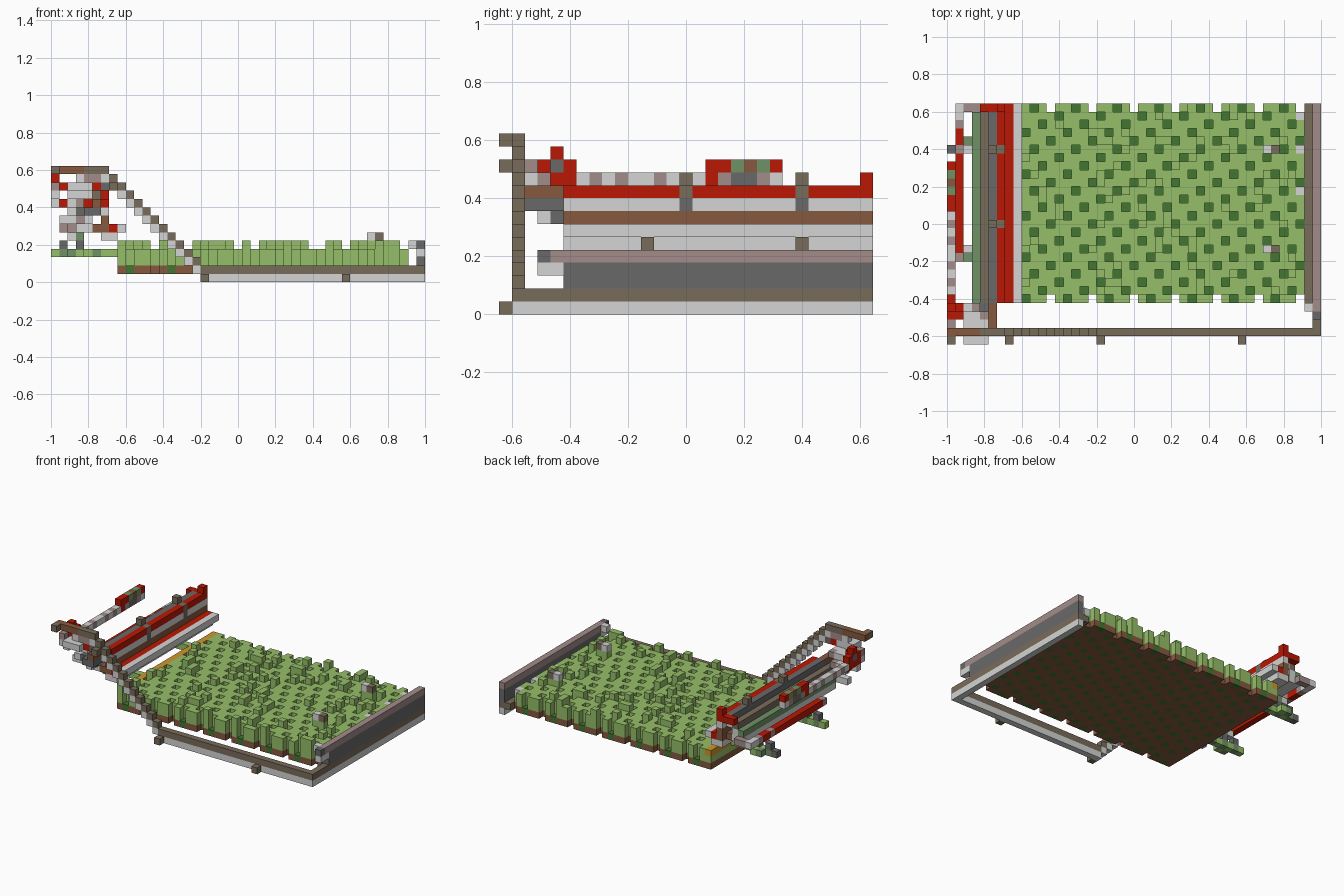
import bpy, bmesh, random

if "Cube" in bpy.data.objects:
    bpy.data.objects.remove(bpy.data.objects["Cube"])

random.seed(4)
NX, NY = 45, 29
V = 2 / NX


def linear(c):
    c /= 255
    return c / 12.92 if c < 0.04 else ((c + 0.055) / 1.055) ** 2.4


# One letter per colour
PALETTE = {
    "L": ("light_green", (150, 191, 105)), "D": ("dark_green", (66, 118, 48)),
    "O": ("orange", (206, 150, 44)), "T": ("taupe", (121, 108, 91)),
    "R": ("red", (186, 24, 5)), "G": ("light_grey", (211, 213, 211)),
    "K": ("dark_grey", (105, 105, 105)), "M": ("mauve_grey", (162, 140, 138)),
    "S": ("sage_green", (111, 145, 102)), "W": ("wood_brown", (134, 90, 63)),
}
LETTERS = list(PALETTE)
MATS = []
for name, rgb in PALETTE.values():
    m = bpy.data.materials.new(name)
    m.use_nodes = True
    col = (*[linear(c) for c in rgb], 1)
    m.diffuse_color = col
    bsdf = m.node_tree.nodes["Principled BSDF"]
    bsdf.inputs["Base Color"].default_value = col
    bsdf.inputs["Roughness"].default_value = 0.9
    MATS.append(m)


def fill(cells, xs, ys, zs, letter):
    """Fill a block of cells; each range is a number or (first, last)."""
    spans = [(s, s) if isinstance(s, int) else s for s in (xs, ys, zs)]
    for i in range(spans[0][0], spans[0][1] + 1):
        for j in range(spans[1][0], spans[1][1] + 1):
            for k in range(spans[2][0], spans[2][1] + 1):
                cells[i, j, k] = letter


def row(cells, x, y, z, letters, axis=1):
    """Lay a row of coloured cells along an axis; a space leaves a gap."""
    for n, letter in enumerate(letters):
        p = [x, y, z]
        p[axis] += n
        if letter != " ":
            cells[tuple(p)] = letter


def part(name, cells):
    """Turn cells into a mesh of their outer faces."""
    bm = bmesh.new()
    verts = {}

    def vert(p):
        if p not in verts:
            verts[p] = bm.verts.new(((p[0] - NX / 2) * V, (p[1] - NY / 2) * V, p[2] * V))
        return verts[p]

    for cell, letter in cells.items():
        for axis in range(3):
            u, w = (axis + 1) % 3, (axis + 2) % 3
            for side in (0, 1):
                near = list(cell)
                near[axis] += 2 * side - 1
                if tuple(near) in cells:
                    continue
                ring = []
                for a, b in ((0, 0), (1, 0), (1, 1), (0, 1)):
                    q = list(cell)
                    q[axis] += side
                    q[u] += a
                    q[w] += b
                    ring.append(vert(tuple(q)))
                f = bm.faces.new(ring if side else ring[::-1])
                f.material_index = LETTERS.index(letter)
    mesh = bpy.data.meshes.new(name)
    bm.to_mesh(mesh)
    bm.free()
    for m in MATS:
        mesh.materials.append(m)
    bpy.context.collection.objects.link(bpy.data.objects.new(name, mesh))


# Planted field: earth layer, grass with planting pits, scattered tufts
field = {}
bare = {12, 14, 15, 16, 22, 24, 32, 35}
for i in range(8, 43):
    for j in range(5, 29):
        if j in (5, 28) and i % 5 == 2:
            continue
        if (i - 2 * j) % 5 == 4 and i > 8:
            fill(field, i, j, 1, "D")
            continue
        fill(field, i, j, 1, "W")
        fill(field, i, j, (2, 3), "L")
        if i not in bare and 8 < i < 42 and random.random() < 0.15:
            fill(field, i, j, 4, "L")
fill(field, 8, 5, 4, "L")
# Orange border row under the bench
fill(field, 8, (6, 28), 3, "O")
for j in (5, 9, 18, 23, 27, 28):
    if (42, j, 3) in field:
        field[42, j, 3] = "G"
part("field", field)

# Small markers standing on the field
for n, j in enumerate((11, 23)):
    marker = {}
    fill(marker, (38, 39), j, 4, "L")
    row(marker, 38, j, 5, "GT", 0)
    part(f"field_marker_{n + 1}", marker)

# Wall along the left side
wall = {}
fill(wall, 44, (1, 28), 0, "G")
fill(wall, (43, 44), (5, 28), 1, "T")
fill(wall, 44, (1, 4), 1, "T")
fill(wall, 44, (5, 28), (2, 3), "K")
fill(wall, 44, (4, 28), 4, "M")
fill(wall, 44, (3, 4), 3, "G")
fill(wall, 44, 3, 4, "K")
fill(wall, 43, 4, 4, "G")
part("side_wall", wall)

# Front beam, its climbing end and the pegs
beam = {}
fill(beam, (18, 44), 1, 0, "G")
fill(beam, (17, 44), 1, 1, "T")
for i in range(6, 18):
    fill(beam, i, 1, 18 - i, "G")
    fill(beam, i, 1, 19 - i, "T")
for i, k in ((18, 0), (35, 0), (7, 11)):
    fill(beam, i, 0, k, "T")
part("front_beam", beam)

# Upper crossbar at the head of the climb
bar = {}
row(bar, 0, 1, 13, "WWWWTT", 0)
fill(bar, 0, 0, 13, "T")
row(bar, 2, 0, 11, "GGG", 0)
row(bar, 2, 1, 11, "GGGRK", 0)
row(bar, 3, 1, 12, "GMM", 0)
part("crossbar", bar)

# Long stepped bench: (column, layer, colour) in cross-section
bench = {}
for i, k, letter in ((8, 6, "G"), (7, 6, "R"), (7, 5, "G"), (6, 5, "G"), (6, 6, "W"),
                     (5, 6, "W"), (4, 6, "G"), (3, 6, "G"), (6, 7, "W"), (6, 8, "G"),
                     (6, 9, "R"), (5, 9, "K"), (5, 8, "G"), (4, 8, "T"), (4, 7, "G"),
                     (3, 7, "S")):
    fill(bench, i, (5, 27 if i < 6 else 28), k, letter)
row(bench, 1, 28, 6, "GMM", 0)
row(bench, 4, 28, 9, "RRR", 0)
fill(bench, 6, 28, 10, "R")
for j in (14, 23):
    fill(bench, 6, j, 9, "T")
    fill(bench, 5, j, 10, "T")
    fill(bench, 6, j, 8, "K")
part("bench", bench)

# Outer rails
rail = {}
row(rail, 1, 10, 6, "MRRRRRRRRRRRRMRRMG")
part("lower_rail", rail)
rail = {}
row(rail, 0, 2, 10, "GRRRGMGMGGMGMGRMKKMG")
row(rail, 0, 16, 11, "RRSWSR")
part("upper_rail", rail)

# Supporting arms beneath the bench
for n, (j, step, tip) in enumerate(((11, -1, "L"), (23, 1, "K"))):
    arm = {}
    row(arm, 0, j, 3, tip + "SLSLSLL", 0)
    row(arm, 2, j + step, 3, "SL", 0)
    row(arm, 1, j, 4, "K K", 0)
    row(arm, 2, j, 5, "GS", 0)
    part(f"support_arm_{n + 1}", arm)

# Jumbled corner joining bench, rails and crossbar
corner = {}
fill(corner, 5, (2, 4), 9, "W")
fill(corner, (4, 5), (2, 4), 8, "K")
row(corner, 4, 3, 7, "GK")
row(corner, 2, 3, 10, "GGM", 0)
row(corner, 2, 2, 10, "GGG", 0)
row(corner, 1, 4, 9, "RGM", 0)
row(corner, 2, 3, 8, "GK", 0)
row(corner, 1, 4, 7, "GGMK", 0)
row(corner, 0, 2, 11, "MRKR")
fill(corner, 0, 4, 12, "R")
fill(corner, 0, 3, 9, "G")
fill(corner, 1, 3, 11, "R")
part("corner_joint", corner)
